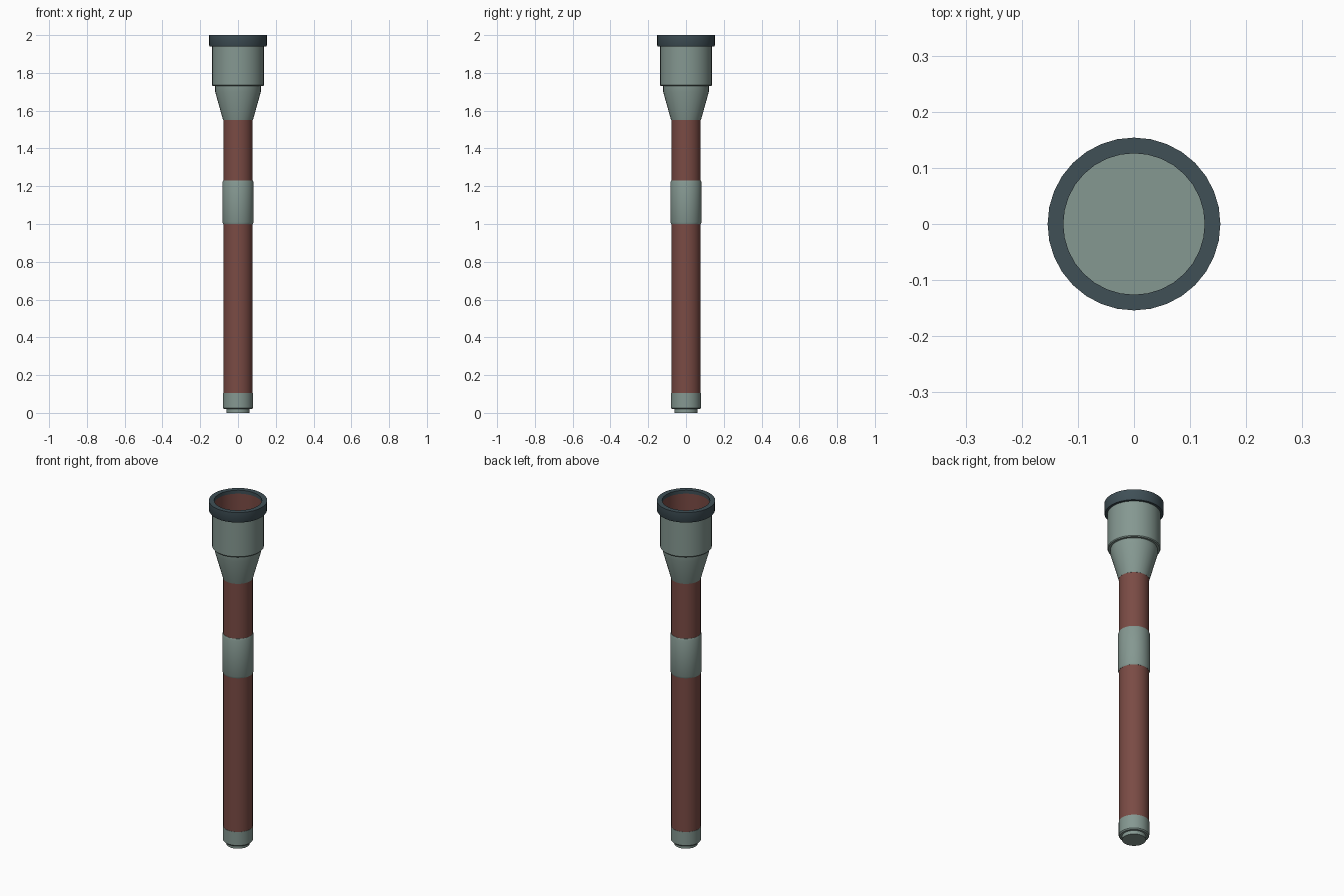
import bpy, bmesh, math

if "Cube" in bpy.data.objects:
    bpy.data.objects.remove(bpy.data.objects["Cube"])

SIDES = 32


def material(name, rgb):
    m = bpy.data.materials.new(name)
    m.diffuse_color = (*rgb, 1.0)
    m.use_nodes = True
    m.node_tree.nodes["Principled BSDF"].inputs["Base Color"].default_value = m.diffuse_color
    return m


GREY = material("sage grey metal", (0.235, 0.315, 0.285))
BROWN = material("red brown tube", (0.195, 0.070, 0.058))
SLATE = material("dark slate rim", (0.050, 0.079, 0.094))


def lathe(name, profile, mat, closed=False):
    """Spin (radius, z) points about z; radius 0 makes a capped end."""
    bm = bmesh.new()
    rings = []
    for r, z in profile:
        if r == 0:
            rings.append([bm.verts.new((0, 0, z))] * SIDES)
        else:
            rings.append([bm.verts.new((r * math.cos(2 * math.pi * i / SIDES),
                                        r * math.sin(2 * math.pi * i / SIDES), z))
                          for i in range(SIDES)])
    pairs = list(zip(rings, rings[1:]))
    if closed:
        pairs.append((rings[-1], rings[0]))
    for a, b in pairs:
        for i in range(SIDES):
            j = (i + 1) % SIDES
            bm.faces.new(list(dict.fromkeys((a[i], a[j], b[j], b[i]))))
    mesh = bpy.data.meshes.new(name)
    bm.to_mesh(mesh)
    bm.free()
    mesh.materials.append(mat)
    ob = bpy.data.objects.new(name, mesh)
    bpy.context.collection.objects.link(ob)
    bpy.ops.object.select_all(action='DESELECT')
    ob.select_set(True)
    bpy.context.view_layer.objects.active = ob
    bpy.ops.object.shade_smooth_by_angle(angle=math.radians(30))
    return ob


# Stepped end cap at the bottom
lathe("end_cap", [(0, 0), (0.062, 0), (0.062, 0.02), (0.074, 0.02),
                  (0.079, 0.026), (0.079, 0.105), (0.076, 0.105)], GREY)

# Long lower tube and short upper tube
lathe("lower_tube", [(0.078, 0.10), (0.078, 1.005)], BROWN)
lathe("upper_tube", [(0.078, 1.225), (0.078, 1.56)], BROWN)

# Grip band between the tubes
lathe("middle_band", [(0.077, 1.0), (0.079, 1.0), (0.083, 1.01),
                      (0.083, 1.22), (0.079, 1.23), (0.077, 1.23)], GREY)

# Flared neck
lathe("flared_neck", [(0.077, 1.55), (0.079, 1.55), (0.121, 1.70), (0.121, 1.735)], GREY)

# Cup: outer wall and its floor
lathe("cup_wall", [(0.119, 1.73), (0.133, 1.73), (0.137, 1.735), (0.137, 1.945)], GREY)
lathe("cup_floor", [(0.127, 1.735), (0, 1.735)], GREY)

# Brown lining inside the cup (facing inwards)
lathe("cup_lining", [(0.127, 1.985), (0.127, 1.735)], BROWN)

# Dark rim around the mouth
lathe("mouth_rim", [(0.134, 1.94), (0.150, 1.94), (0.154, 1.947), (0.154, 2.0),
                    (0.126, 2.0), (0.126, 1.98)], SLATE)
